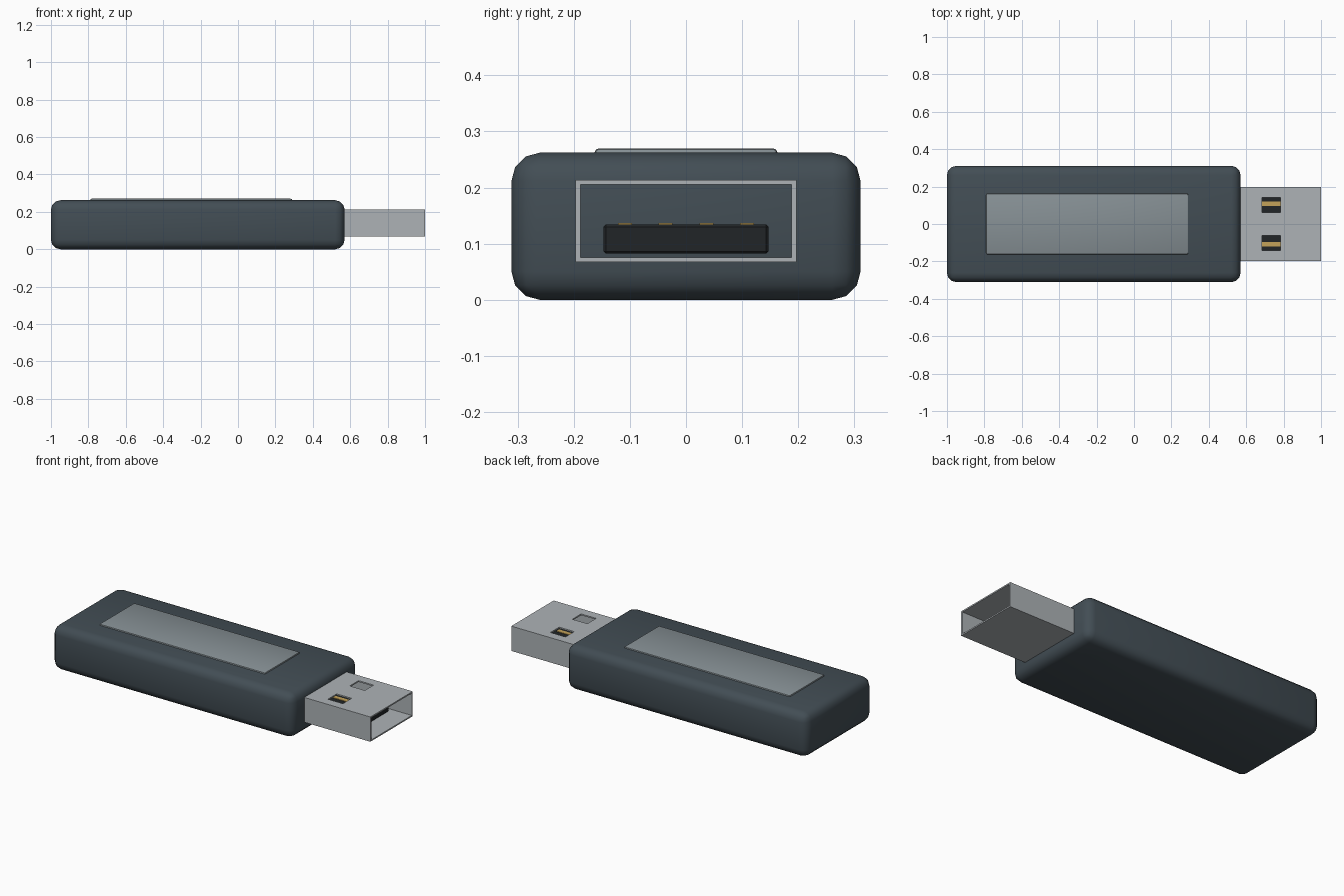
import bpy

if "Cube" in bpy.data.objects:
    bpy.data.objects.remove(bpy.data.objects["Cube"])


def material(name, rgb):
    m = bpy.data.materials.new(name)
    m.diffuse_color = (*rgb, 1)
    m.use_nodes = True
    m.node_tree.nodes["Principled BSDF"].inputs["Base Color"].default_value = m.diffuse_color
    return m


def box(name, lo, hi, mat=None, bevel=0, segments=1, smooth=False):
    bpy.ops.mesh.primitive_cube_add(size=1, location=[(a + b) / 2 for a, b in zip(lo, hi)])
    ob = bpy.context.object
    ob.name = name
    ob.scale = [b - a for a, b in zip(lo, hi)]
    bpy.ops.object.transform_apply(location=False, rotation=False, scale=True)
    if mat:
        ob.data.materials.append(mat)
    if bevel:
        mod = ob.modifiers.new("bevel", 'BEVEL')
        mod.width, mod.segments = bevel, segments
        bpy.ops.object.modifier_apply(modifier=mod.name)
    if smooth:
        bpy.ops.object.shade_smooth_by_angle()
    return ob


def cut(ob, cutter):
    cutter.hide_render = True
    mod = ob.modifiers.new("cut", 'BOOLEAN')
    mod.object, mod.solver = cutter, 'EXACT'
    bpy.context.view_layer.objects.active = ob
    bpy.ops.object.modifier_apply(modifier=mod.name)
    bpy.data.objects.remove(cutter)


slate = material("slate_plastic", (0.055, 0.075, 0.09))
panel = material("label_grey", (0.24, 0.28, 0.30))
metal = material("metal", (0.42, 0.45, 0.47))
black = material("black_plastic", (0.015, 0.018, 0.02))
gold = material("gold", (0.55, 0.36, 0.10))

# Rounded body and raised label panel
box("body", (-1, -0.311, 0), (0.57, 0.311, 0.262), slate, 0.05, 3, True)
box("label_panel", (-0.79, -0.163, 0.25), (0.29, 0.163, 0.27), panel, 0.008, 2, True)

# Hollow connector shell with two windows in its top
shell = box("connector_shell", (0.55, -0.197, 0.067), (1, 0.197, 0.213), metal)
cut(shell, box("shell_cutter", (0.5, -0.188, 0.075), (1.1, 0.188, 0.205)))
for s in (-1, 1):
    y = s * 0.102
    cut(shell, box("window_cutter", (0.685, y - 0.041, 0.18), (0.783, y + 0.041, 0.25)))

# Contact tongue and its four contacts
box("contact_tongue", (0.55, -0.147, 0.082), (0.88, 0.147, 0.134), black, 0.004)
for i in range(4):
    y = (i - 1.5) * 0.0723
    box(f"contact_{i + 1}", (0.58, y - 0.0125, 0.130), (0.86, y + 0.0125, 0.137), gold)
